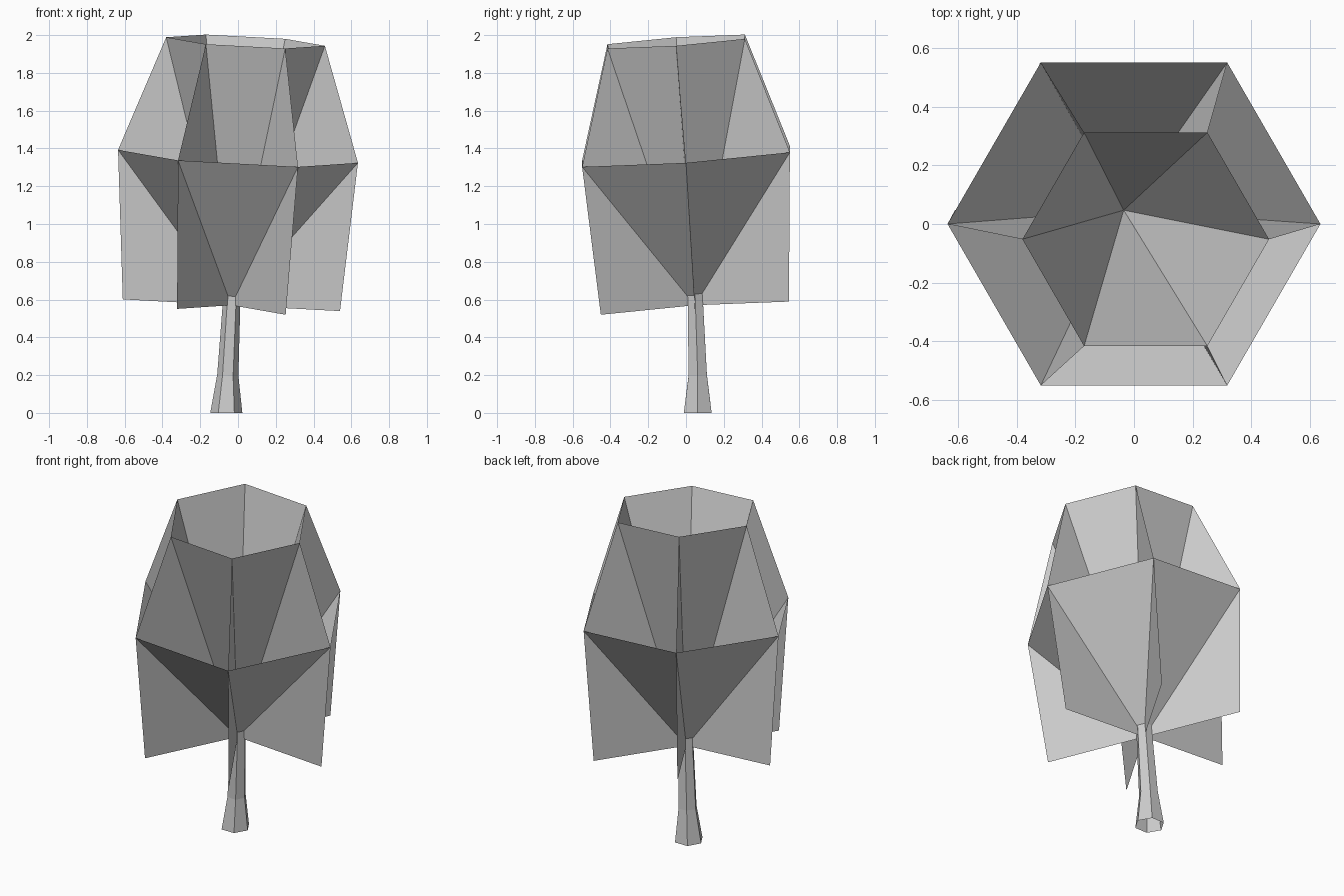
import bpy
from math import sin, cos, pi

if "Cube" in bpy.data.objects:
    bpy.data.objects.remove(bpy.data.objects["Cube"])

SIDES = 6
LEAN_X, LEAN_Y = -0.054, 0.07   # the plant leans, so its rings tilt


def ring(center, r, tilt=1.0):
    cx, cy, cz = center
    pts = []
    for i in range(SIDES):
        dx, dy = r * cos(2 * pi * i / SIDES), r * sin(2 * pi * i / SIDES)
        pts.append((cx + dx, cy + dy, cz + tilt * (LEAN_X * dx + LEAN_Y * dy)))
    return pts


def build(name, verts, faces):
    mesh = bpy.data.meshes.new(name)
    mesh.from_pydata(verts, [], faces)
    mesh.update()
    obj = bpy.data.objects.new(name, mesh)
    bpy.context.collection.objects.link(obj)
    return obj


apex = (-0.035, 0.047, 0.57)
top = ring((0.04, -0.052, 1.966), 0.42)
mid = ring((0.0, 0.0, 1.358), 0.635)
low = ring(apex, 0.575)


# Leaf cones: open hexagonal funnels from the shared apex
def cone(name, rim):
    build(name, [apex] + rim,
          [(0, 1 + i, 1 + (i + 1) % SIDES) for i in range(SIDES)])


cone("inner_leaf_cone", top)
cone("outer_leaf_cone", mid)


# Leaf fins: radial triangles joining neighbouring rims to the apex
def fins(name, a, b):
    build(name, [apex] + a + b,
          [(0, 1 + i, 1 + SIDES + i) for i in range(SIDES)])


fins("upper_leaf_fins", top, mid)
fins("lower_leaf_fins", mid, low)

# Trunk: open hexagonal tube, flared at the foot
trunk = (ring((-0.062, 0.062, 0.0), 0.085, 0)
         + ring((-0.054, 0.062, 0.2), 0.056)
         + ring((-0.031, 0.048, 0.64), 0.045))
faces = []
for k in range(2):
    for i in range(SIDES):
        j = (i + 1) % SIDES
        a, b = k * SIDES, (k + 1) * SIDES
        faces.append((a + i, a + j, b + j, b + i))
build("trunk", trunk, faces)
